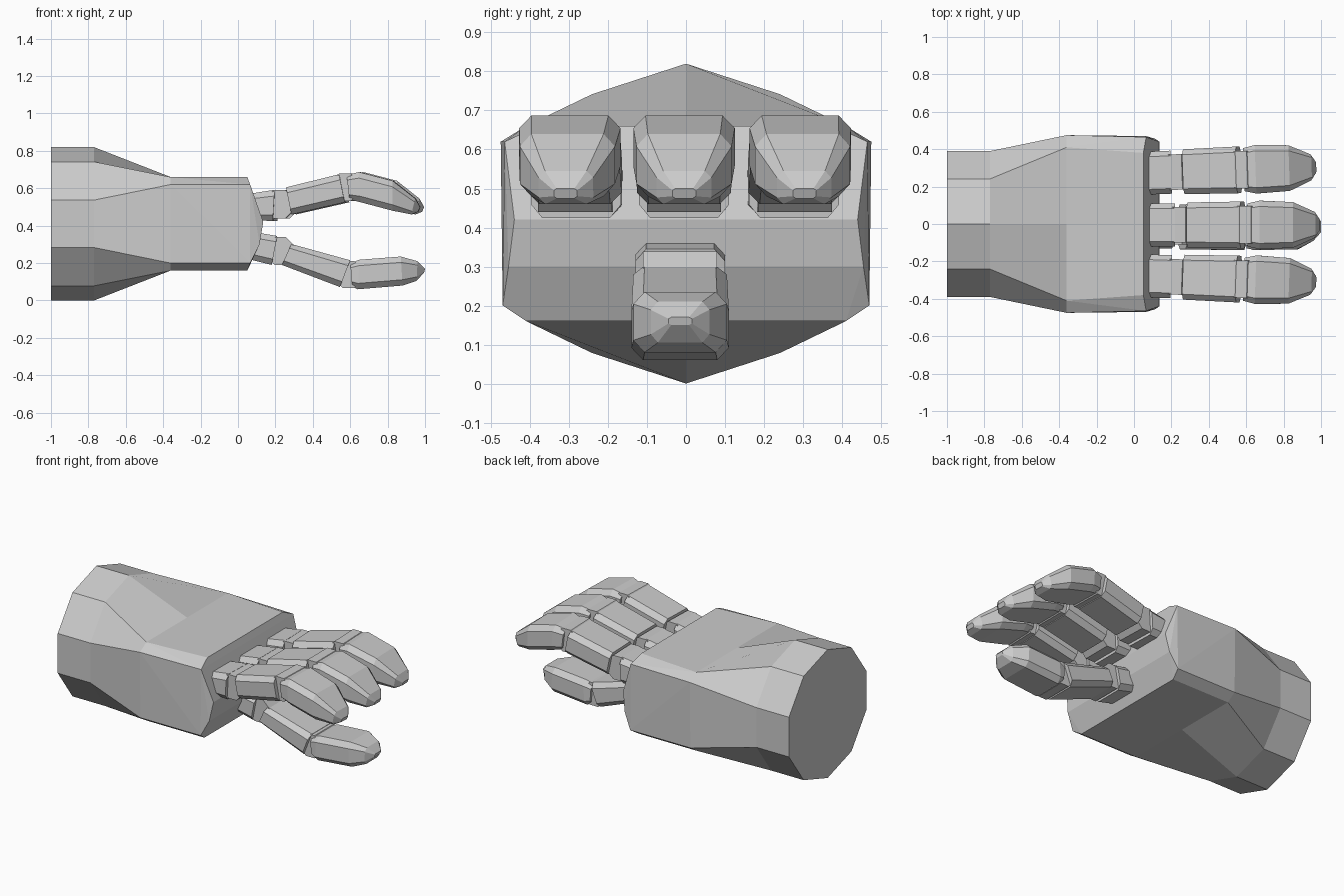
import bpy, bmesh
from math import sin, cos, pi, radians
from mathutils import Vector, Matrix

if "Cube" in bpy.data.objects:
    bpy.data.objects.remove(bpy.data.objects["Cube"])


def finish(name, bm):
    bmesh.ops.recalc_face_normals(bm, faces=bm.faces)
    me = bpy.data.meshes.new(name)
    bm.to_mesh(me)
    bm.free()
    ob = bpy.data.objects.new(name, me)
    bpy.context.collection.objects.link(ob)
    return ob


def loft(name, rings, mat=Matrix()):
    """Skin a closed surface over rings of equal length."""
    bm = bmesh.new()
    vs = [[bm.verts.new(mat @ Vector(p)) for p in r] for r in rings]
    n = len(rings[0])
    for a, b in zip(vs, vs[1:]):
        for i in range(n):
            j = (i + 1) % n
            bm.faces.new((a[i], a[j], b[j], b[i]))
    bm.faces.new(vs[0])
    bm.faces.new(vs[-1])
    return finish(name, bm)


def slab(station):
    """Octagonal cross-section between a top and a bottom point."""
    xt, zt, xb, zb, w = station
    t, b = Vector((xt, 0, zt)), Vector((xb, 0, zb))
    k, c = 0.2, 0.76
    out = []
    for y, f in ((-c, 0), (c, 0), (1, k), (1, 1 - k), (c, 1), (-c, 1), (-1, 1 - k), (-1, k)):
        p = t.lerp(b, f)
        p.y = y * w
        out.append(p)
    return out


def joint(name, x, z, r, w, mat):
    """Eight-sided hinge across the finger."""
    rings = [[(x + r * cos((i + .5) * pi / 4), y, z + r * sin((i + .5) * pi / 4))
              for i in range(8)] for y in (-w, w)]
    loft(name, rings, mat)


def digit(name, parts, joints, y, yaw=0, shift=0):
    mat = Matrix.Translation((shift, y, 0)) @ Matrix.Rotation(radians(yaw), 4, 'Z')
    for part, stations in parts.items():
        loft(f"{name}_{part}", [slab(s) for s in stations], mat)
    for i, j in enumerate(joints):
        joint(f"{name}_joint_{i + 1}", *j, mat)


# Forearm: ten-sided tube that flattens into the wrist
def decagon(x):
    return [(x, .41 * sin(i * pi / 5), .41 + .41 * cos(i * pi / 5)) for i in range(10)]


half = [(.41, .66), (.475, .62), (.47, .20), (.41, .16)]
section = [(0, .66)] + half + [(0, .16)] + [(-y, z) for y, z in reversed(half)]
# ring order follows the decagon: top, right side, bottom, left side
wrist = [(-.36, y, z) for y, z in section]
loft("forearm", [decagon(-1), decagon(-.77), wrist])

# Palm: hull block with a wedge-shaped knuckle face
bm = bmesh.new()
pts = list(wrist)
for s in (-1, 1):
    pts += [(.05, s * .38, .66), (.065, s * .465, .62), (.135, s * .44, .42),
            (.115, s * .455, .30), (.065, s * .47, .20), (.05, s * .41, .16)]
for p in pts:
    bm.verts.new(p)
bmesh.ops.convex_hull(bm, input=bm.verts)
bmesh.ops.dissolve_limit(bm, angle_limit=radians(1), verts=bm.verts, edges=bm.edges)
finish("palm", bm)

# Three upper fingers
finger = {
    "knuckle": [(.06, .57, .06, .43, .115), (.20, .592, .19, .425, .115)],
    "middle": [(.26, .605, .29, .46, .12), (.545, .675, .575, .525, .125)],
    "tip": [(.585, .67, .60, .54, .115), (.65, .687, .66, .525, .13),
            (.83, .64, .83, .48, .122), (.95, .545, .93, .46, .07),
            (.975, .50, .965, .475, .03)],
}
finger_joints = [(.225, .515, .082, .095), (.575, .605, .08, .1)]
digit("inner_finger", finger, finger_joints, -.275, -2)
digit("centre_finger", finger, finger_joints, -.005, 0, .02)
digit("outer_finger", finger, finger_joints, .27, 2)

# Opposing thumb
thumb = {
    "knuckle": [(.06, .37, .06, .22, .115), (.21, .345, .18, .19, .115)],
    "middle": [(.285, .302, .235, .19, .12), (.60, .215, .545, .072, .125)],
    "tip": [(.60, .20, .61, .075, .115), (.65, .218, .64, .06, .125),
            (.87, .235, .88, .08, .12), (.96, .21, .955, .105, .075),
            (1.0, .17, .995, .15, .03)],
}
digit("thumb", thumb, [(.225, .265, .08, .095), (.59, .14, .078, .1)], -.015)
